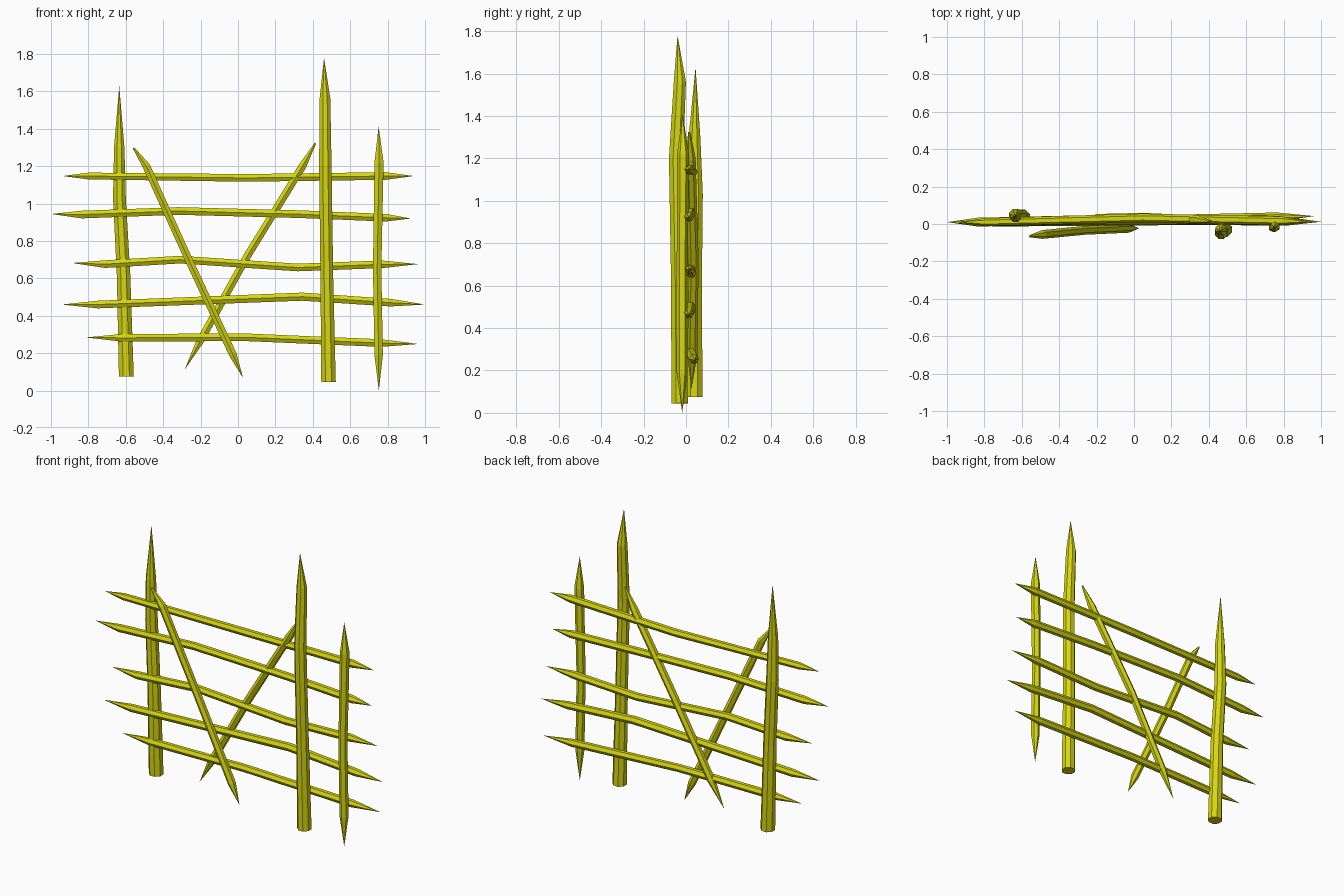
import bpy, bmesh, math
from mathutils import Vector

wood = bpy.data.materials.new("olive yellow wood")
wood.diffuse_color = (0.68, 0.68, 0.005, 1)


def stake(name, points, sides):
    """Faceted pole along (x, y, z, radius) points; radius 0 makes a sharp tip."""
    bm = bmesh.new()
    axis = (Vector(points[-1][:3]) - Vector(points[0][:3])).normalized()
    u = axis.cross(Vector((0, 1, 0))).normalized()
    v = axis.cross(u)
    rings = []
    for x, y, z, r in points:
        c = Vector((x, y, z))
        if r == 0:
            rings.append([bm.verts.new(c)])
            continue
        angles = [2 * math.pi * (i + 0.5) / sides for i in range(sides)]
        rings.append([bm.verts.new(c + r * (u * math.cos(a) + v * math.sin(a))) for a in angles])
    for a, b in zip(rings, rings[1:]):
        for i in range(sides):
            j = (i + 1) % sides
            if len(a) == 1:
                bm.faces.new((a[0], b[j], b[i]))
            elif len(b) == 1:
                bm.faces.new((a[i], a[j], b[0]))
            else:
                bm.faces.new((a[i], a[j], b[j], b[i]))
    for ring in (rings[0], rings[-1]):
        if len(ring) > 1:
            bm.faces.new(ring)
    bmesh.ops.recalc_face_normals(bm, faces=bm.faces)
    mesh = bpy.data.meshes.new(name)
    bm.to_mesh(mesh)
    bm.free()
    mesh.materials.append(wood)
    bpy.context.collection.objects.link(bpy.data.objects.new(name, mesh))


# Upright posts
stake("left_post", [(-0.597, 0.038, 0.075, 0.043), (-0.612, 0.039, 0.62, 0.039),
                    (-0.634, 0.045, 1.03, 0.037), (-0.635, 0.04, 1.3, 0.03),
                    (-0.635, 0.045, 1.63, 0)], 8)
stake("right_post", [(0.484, -0.03, 0.045, 0.042), (0.475, -0.036, 0.6, 0.037),
                     (0.467, -0.047, 1.2, 0.036), (0.465, -0.029, 1.56, 0.031),
                     (0.46, -0.04, 1.78, 0)], 8)
stake("small_post", [(0.753, -0.018, 0.0, 0), (0.752, -0.018, 0.19, 0.026),
                     (0.744, -0.018, 0.65, 0.026), (0.754, -0.014, 1.22, 0.028),
                     (0.752, -0.016, 1.412, 0)], 6)

# Crossing rails, top to bottom
R = 0.0235
rails = [
    [(-0.937, 0.01, 1.147, 0), (-0.8, 0.01, 1.147, 0.021), (0.045, 0.032, 1.137, R),
     (0.79, 0.017, 1.147, R), (0.94, 0.012, 1.147, 0)],
    [(-1.0, 0.01, 0.944, 0), (-0.835, 0.01, 0.941, R), (-0.32, 0.022, 0.96, R),
     (0.33, 0.022, 0.943, R), (0.79, 0.015, 0.924, R), (0.925, 0.012, 0.92, 0)],
    [(-0.887, 0.012, 0.682, 0), (-0.71, 0.012, 0.676, R), (-0.31, 0.02, 0.7, R),
     (0.318, 0.025, 0.658, R), (0.77, 0.02, 0.675, R), (0.965, 0.015, 0.676, 0)],
    [(-0.942, 0.01, 0.46, 0), (-0.75, 0.01, 0.46, R), (0.345, 0.02, 0.502, 0.025),
     (0.815, 0.015, 0.47, R), (1.0, 0.012, 0.46, 0)],
    [(-0.815, 0.012, 0.284, 0), (-0.62, 0.012, 0.282, R), (0.035, 0.022, 0.285, R),
     (0.765, 0.038, 0.254, R), (0.965, 0.042, 0.249, 0)],
]
for i, pts in enumerate(rails):
    stake(f"rail_{i + 1}", pts, 6)

# Diagonal braces in front of and behind the rails
stake("front_brace", [(-0.558, -0.065, 1.297, 0.006), (-0.49, -0.056, 1.2, R),
                      (-0.265, -0.034, 0.703, R), (-0.026, -0.023, 0.19, R),
                      (0.027, -0.023, 0.067, 0)], 6)
stake("back_brace", [(0.414, 0.015, 1.323, 0.005), (0.345, 0.022, 1.2, R),
                     (0.05, 0.036, 0.72, R), (-0.2, 0.03, 0.27, R),
                     (-0.285, 0.025, 0.112, 0)], 6)
